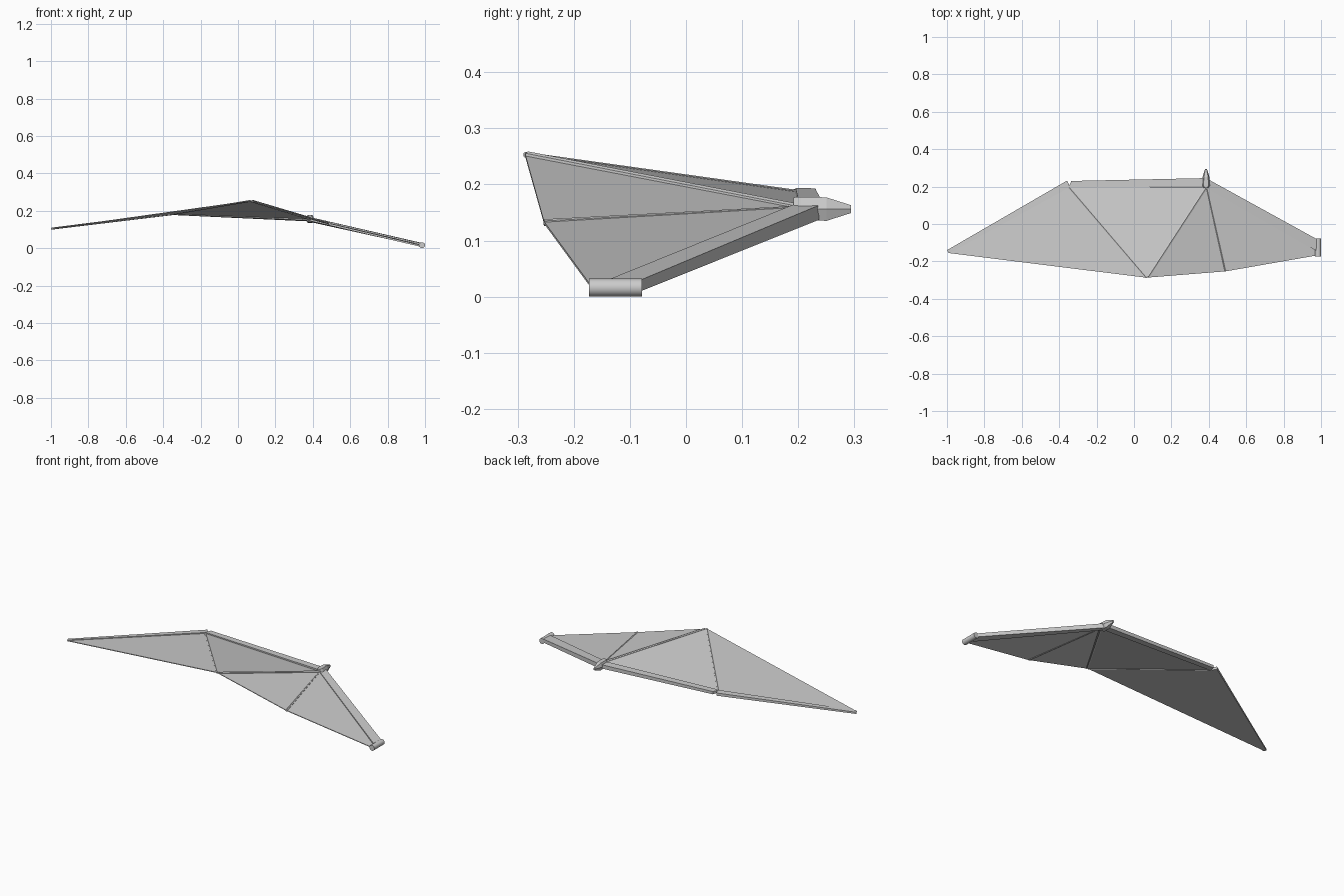
import bpy, bmesh
from math import pi
from mathutils import Vector, Matrix

if "Cube" in bpy.data.objects:
    bpy.data.objects.remove(bpy.data.objects["Cube"])

# Key joints of the wing
ROOT = (0.978, -0.145, 0.018)
ELBOW = (0.388, 0.198, 0.158)
WRIST = (-0.35, 0.2, 0.184)
TIP = (-0.993, -0.155, 0.105)
FINGER_A = (0.066, -0.287, 0.253)
FINGER_B = (0.49, -0.253, 0.132)


def add_object(name, bm):
    bmesh.ops.recalc_face_normals(bm, faces=bm.faces)
    me = bpy.data.meshes.new(name)
    bm.to_mesh(me)
    bm.free()
    ob = bpy.data.objects.new(name, me)
    bpy.context.collection.objects.link(ob)
    return ob


def plate(name, pts, thick):
    """Flat outline thickened evenly up and down; thick may vary per point."""
    if not isinstance(thick, (list, tuple)):
        thick = [thick] * len(pts)
    bm = bmesh.new()
    top = [bm.verts.new((p[0], p[1], p[2] + t / 2)) for p, t in zip(pts, thick)]
    low = [bm.verts.new((p[0], p[1], p[2] - t / 2)) for p, t in zip(pts, thick)]
    bm.faces.new(top)
    bm.faces.new(low[::-1])
    n = len(pts)
    for i in range(n):
        j = (i + 1) % n
        bm.faces.new((top[i], low[i], low[j], top[j]))
    return add_object(name, bm)


def rod(name, a, b, r1, r2, sides=6):
    """Tapered faceted rod from a to b."""
    a, b = Vector(a), Vector(b)
    d = b - a
    bm = bmesh.new()
    m = Matrix.Translation((a + b) / 2) @ d.to_track_quat('Z', 'Y').to_matrix().to_4x4()
    bmesh.ops.create_cone(bm, cap_ends=True, segments=sides, radius1=r1,
                          radius2=r2, depth=d.length, matrix=m)
    return add_object(name, bm)


# Thin membrane panels
panels = [("tip_membrane", (TIP, WRIST, FINGER_A)),
          ("middle_membrane", (WRIST, ELBOW, FINGER_A)),
          ("inner_membrane", (FINGER_A, ELBOW, FINGER_B)),
          ("root_membrane", (FINGER_B, ELBOW, (0.98, -0.085, 0.018), (0.978, -0.168, 0.016)))]
for name, pts in panels:
    plate(name, pts, 0.004)

# Leading-edge spars, wide flat bars
plate("arm_spar", [(0.972, -0.142, 0.019), (0.985, -0.085, 0.018),
                   (0.40, 0.237, 0.150), (0.384, 0.196, 0.156)],
      [0.020, 0.020, 0.026, 0.020])
plate("forearm_spar", [(0.385, 0.202, 0.158), (0.37, 0.245, 0.155),
                       (-0.335, 0.230, 0.185), (-0.35, 0.195, 0.187)],
      [0.018, 0.022, 0.016, 0.014])
plate("tip_spar", [(-0.342, 0.198, 0.186), (-0.358, 0.232, 0.184),
                   (-1.0, -0.140, 0.104), (-0.990, -0.157, 0.106)],
      [0.014, 0.016, 0.010, 0.010])

# Finger ribs
rod("long_rib", ELBOW, (0.076, -0.283, 0.252), 0.008, 0.007)
rod("wrist_rib", WRIST, FINGER_A, 0.006, 0.005)
rod("short_rib", ELBOW, FINGER_B, 0.004, 0.006)

# Elbow claw: hexagonal block running to a point
bm = bmesh.new()
rings = []
for y, z, w, h in ((0.192, 0.163, 0.012, 0.014), (0.205, 0.158, 0.022, 0.020),
                   (0.250, 0.156, 0.019, 0.021), (0.294, 0.156, 0.005, 0.007)):
    sec = ((-1, 0), (-0.6, 1), (0.6, 1), (1, 0), (0.6, -1), (-0.6, -1))
    rings.append([bm.verts.new((0.385 + w * u, y, z + h * v)) for u, v in sec])
for a, b in zip(rings, rings[1:]):
    for i in range(6):
        j = (i + 1) % 6
        bm.faces.new((a[i], a[j], b[j], b[i]))
bm.faces.new(rings[0][::-1])
bm.faces.new(rings[-1])
add_object("elbow_claw", bm)

# Root hinge barrel
hinge = rod("root_hinge", (0.984, -0.173, 0.016), (0.984, -0.078, 0.016), 0.016, 0.016, 24)
bpy.context.view_layer.objects.active = hinge
hinge.select_set(True)
bpy.ops.object.shade_smooth_by_angle()
